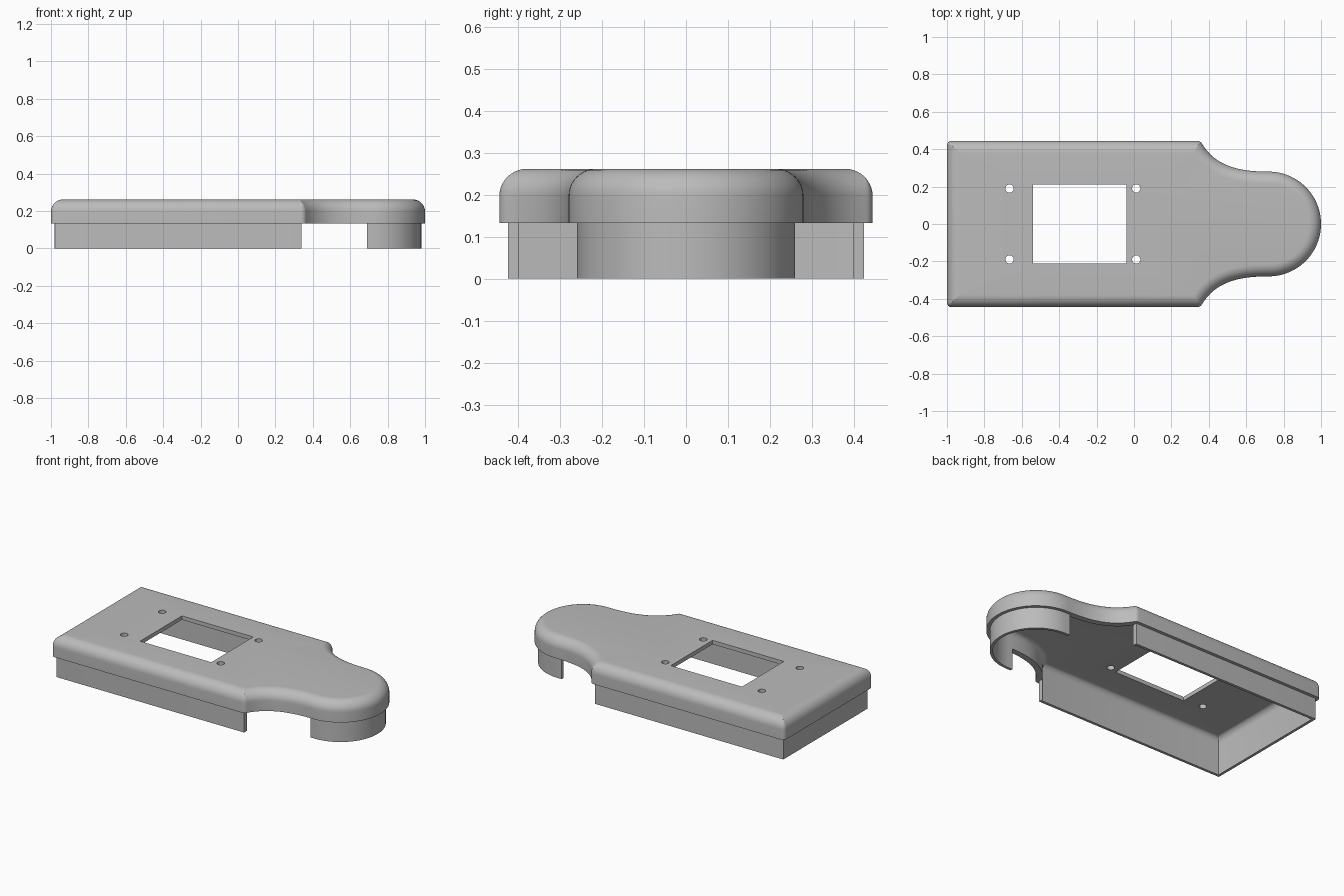
import bpy, bmesh, math
from mathutils import Vector

cube = bpy.data.objects.get("Cube")
if cube:
    bpy.data.objects.remove(cube, do_unlink=True)

HALF_W, NOSE_X, NOSE_R = 0.445, 0.72, 0.28
RIM_Z, TOP_Z, ROUND = 0.133, 0.262, 0.065
WALL, CEILING, LIP_INSET = 0.037, 0.025, 0.02
NECK = [Vector(p) for p in ((0.355, HALF_W), (0.43, 0.30), (0.58, NOSE_R), (NOSE_X, NOSE_R))]

grey = bpy.data.materials.new("plain grey")
grey.use_nodes = True
grey.diffuse_color = (0.5, 0.5, 0.5, 1)
grey.node_tree.nodes["Principled BSDF"].inputs["Base Color"].default_value = (0.5, 0.5, 0.5, 1)


def neck(t, d):
    """Point on the concave neck curve, moved inward by d."""
    a, b, c, e = NECK
    u = 1 - t
    p = a * u**3 + b * (3 * u * u * t) + c * (3 * u * t * t) + e * t**3
    g = ((b - a) * u * u + (c - b) * (2 * u * t) + (e - c) * t * t).normalized()
    return p + Vector((g.y, -g.x)) * d


def outline(d):
    """Plan outline inset by d, always with the same number of points."""
    half = []
    # back corner
    r = max(0.025 - d, 0.001)
    for i in range(7):
        a = math.pi - i * math.pi / 12
        half.append(Vector((-1 + d + r + r * math.cos(a), HALF_W - d - r + r * math.sin(a))))
    # shoulder corner, where the straight side meets the neck
    lo, hi = 0.0, 0.9
    for _ in range(40):
        mid = (lo + hi) / 2
        lo, hi = (mid, hi) if neck(mid, d).y > HALF_W - d else (lo, mid)
    size = max(0.02 - d, 0.001)
    corner, start = neck(lo, d), lo + size * 2
    before, after = corner - Vector((size, 0)), neck(start, d)
    for i in range(6):
        t = i / 6
        half.append(before * (1 - t)**2 + corner * (2 * t * (1 - t)) + after * t * t)
    # neck, then round nose
    half += [neck(start + (1 - start) * i / 24, d) for i in range(24)]
    for i in range(24):
        a = math.pi / 2 * (1 - i / 24)
        half.append(Vector((NOSE_X + (NOSE_R - d) * math.cos(a), (NOSE_R - d) * math.sin(a))))
    tip = [Vector((NOSE_X + NOSE_R - d, 0))]
    return half + tip + [Vector((p.x, -p.y)) for p in reversed(half)]


def loft(name, profile, closed):
    """Sweep (inset, height) pairs round the outline; cap both ends unless closed."""
    bm = bmesh.new()
    rings = [[bm.verts.new((p.x, p.y, z)) for p in outline(d)] for d, z in profile]
    pairs = list(zip(rings, rings[1:])) + ([(rings[-1], rings[0])] if closed else [])
    for a, b in pairs:
        n = len(a)
        for i in range(n):
            j = (i + 1) % n
            bm.faces.new((a[i], a[j], b[j], b[i]))
    if not closed:
        bm.faces.new(rings[0])
        bm.faces.new(rings[-1])
    bmesh.ops.recalc_face_normals(bm, faces=bm.faces)
    mesh = bpy.data.meshes.new(name)
    bm.to_mesh(mesh)
    bm.free()
    mesh.materials.append(grey)
    obj = bpy.data.objects.new(name, mesh)
    bpy.context.collection.objects.link(obj)
    return obj


def cut(obj, cutter):
    """Subtract a helper shape, then remove it."""
    mod = obj.modifiers.new("cut", "BOOLEAN")
    mod.operation, mod.solver, mod.object = "DIFFERENCE", "EXACT", cutter
    bpy.ops.object.select_all(action="DESELECT")
    bpy.context.view_layer.objects.active = obj
    obj.select_set(True)
    bpy.ops.object.modifier_apply(modifier=mod.name)
    bpy.data.objects.remove(cutter, do_unlink=True)


def box(x0, x1, half_y, z0, z1):
    bpy.ops.mesh.primitive_cube_add(size=1, location=((x0 + x1) / 2, 0, (z0 + z1) / 2))
    obj = bpy.context.object
    obj.scale = (x1 - x0, half_y * 2, z1 - z0)
    bpy.context.view_layer.update()
    return obj


# Hollow lid with a rounded top edge
arc = [i * math.pi / 20 for i in range(11)]
outer = [(ROUND * (1 - math.cos(a)), TOP_Z - ROUND + ROUND * math.sin(a)) for a in arc]
inner_z = TOP_Z - CEILING
inner = [(ROUND - (ROUND - WALL) * math.cos(a),
          TOP_Z - ROUND + (inner_z - TOP_Z + ROUND) * math.sin(a)) for a in arc]
lid = loft("lid_shell", inner[::-1] + [(WALL, RIM_Z), (0, RIM_Z)] + outer, False)

# Display opening and screw holes
cut(lid, box(-0.54, -0.04, 0.21, 0.2, 0.3))
for x in (-0.665, 0.012):
    for y in (-0.19, 0.19):
        bpy.ops.mesh.primitive_cylinder_add(vertices=24, radius=0.022, depth=0.2, location=(x, y, 0.25))
        cut(lid, bpy.context.object)

# Inset lip below the rim, interrupted at the neck on both sides
lip = loft("lower_lip", [(LIP_INSET, 0), (LIP_INSET, RIM_Z), (WALL, RIM_Z), (WALL, 0)], True)
cut(lip, box(0.34, 0.69, 0.6, -0.1, 0.3))

for obj in (lid, lip):
    bpy.ops.object.select_all(action="DESELECT")
    bpy.context.view_layer.objects.active = obj
    obj.select_set(True)
    bpy.ops.object.shade_smooth_by_angle(angle=math.radians(30))
